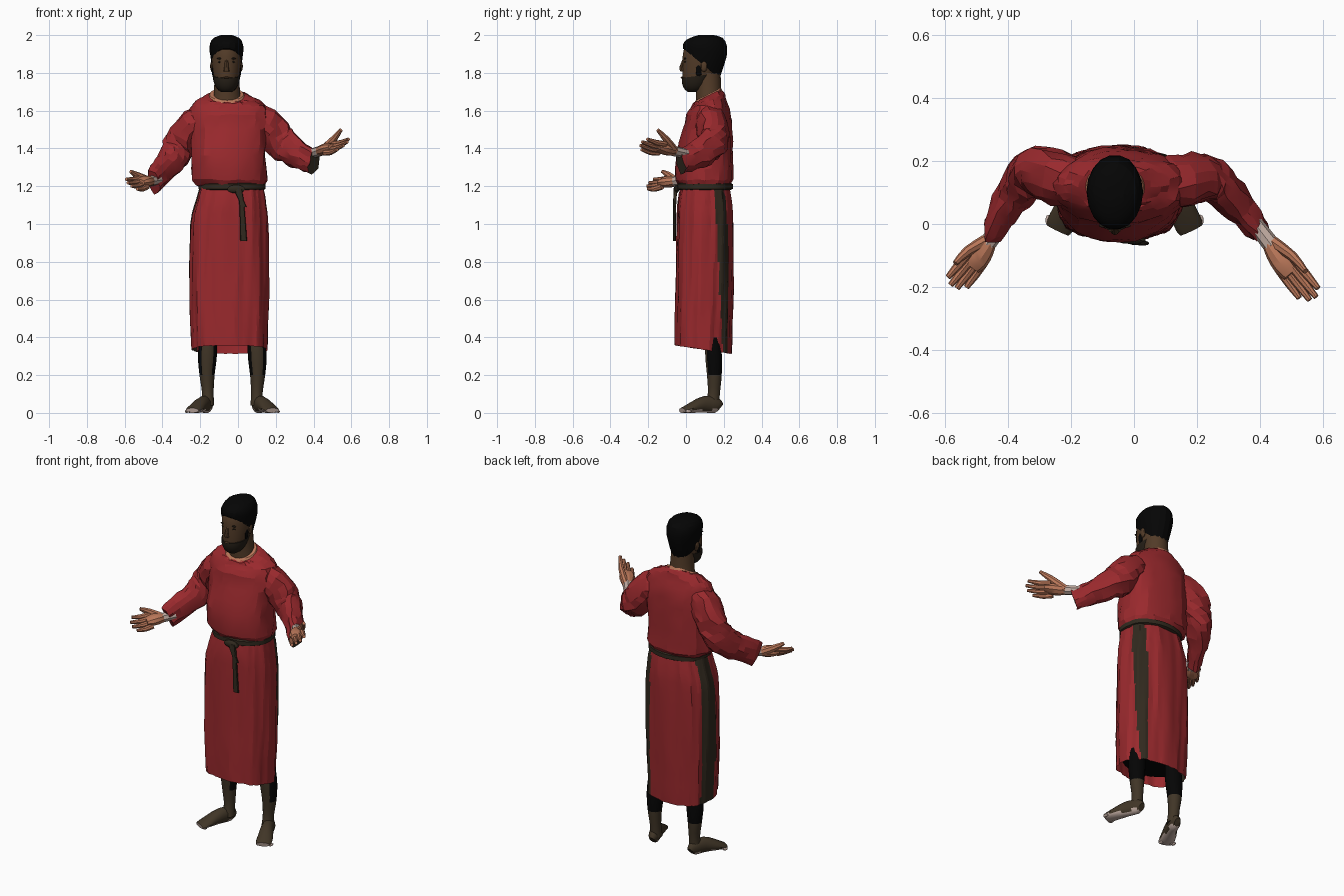
import bpy, bmesh, random
from math import sin, cos, pi, radians, copysign
from mathutils import Vector

cube = bpy.data.objects.get("Cube")
if cube:
    bpy.data.objects.remove(cube)
random.seed(4)
UP = Vector((0, 0, 1))


def material(name, r, g, b):
    m = bpy.data.materials.new(name)
    m.use_nodes = True
    m.diffuse_color = (r, g, b, 1)
    bsdf = m.node_tree.nodes["Principled BSDF"]
    bsdf.inputs["Base Color"].default_value = (r, g, b, 1)
    bsdf.inputs["Roughness"].default_value = 0.9
    return m


RED = material("red cloth", .32, .022, .026)
BELT = material("dark brown cloth", .03, .022, .013)
FACE = material("dark brown skin", .085, .044, .021)
LEG = material("leg skin", .052, .036, .02)
HAND = material("tan skin", .49, .185, .1)
HAIR = material("black hair", .0015, .0015, .0015)
BEARD = material("dark beard", .018, .013, .008)
PALE = material("pale skin", .52, .4, .35)


def refine(rings, steps):
    """Add smoothly interpolated rings between the given ones."""
    out = []
    for i in range(len(rings) - 1):
        a, b, c, d = (rings[min(max(j, 0), len(rings) - 1)] for j in range(i - 1, i + 3))
        for k in range(steps):
            t = k / steps
            out.append([q + t / 2 * (r - p + t * (2 * p - 5 * q + 4 * r - s + t * (3 * (q - r) + s - p)))
                        for p, q, r, s in zip(a, b, c, d)])
    return out + [list(rings[-1])]


def loft(name, rings, mats, sides=16, steps=1, flat=False, fold=0, waves=7,
         caps=True, power=1, jitter=0, rule=None, angle=35):
    """Skin elliptical rings (x, y, z, half width, half depth, tilt)."""
    rings = refine([tuple(r) + (0,) * (6 - len(r)) for r in rings], steps)
    centres = [Vector(r[:3]) for r in rings]
    bm = bmesh.new()
    loops = []
    for i, (x, y, z, ra, rb, tilt) in enumerate(rings):
        u, v = Vector((1, 0, 0)), Vector((0, 1, 0))
        if not flat:
            t = centres[min(i + 1, len(rings) - 1)] - centres[max(i - 1, 0)]
            u = t.cross(UP).normalized()
            v = u.cross(t).normalized()
        loop = []
        for k in range(sides):
            a = 2 * pi * k / sides
            f = 1 + fold * (sin(waves * a + z * 3) + .5 * sin((2 * waves + 3) * a - z * 4))
            c, s = (copysign(abs(w) ** power, w) for w in (cos(a), sin(a)))
            p = centres[i] + u * (ra * f * c) + v * (rb * f * s) + UP * (tilt * s)
            p += Vector([random.uniform(-jitter, jitter) for _ in range(3)])
            loop.append(bm.verts.new((p.x, p.y, max(p.z, 0))))
        loops.append(loop)
    for lo, hi in zip(loops, loops[1:]):
        for k in range(sides):
            n = (k + 1) % sides
            bm.faces.new((lo[k], lo[n], hi[n], hi[k]))
    if caps:
        bm.faces.new(loops[0][::-1])
        bm.faces.new(loops[-1])
    return finish(name, bm, mats, rule, angle)


def finish(name, bm, mats, rule=None, angle=35):
    bmesh.ops.recalc_face_normals(bm, faces=bm.faces)
    me = bpy.data.meshes.new(name)
    bm.to_mesh(me)
    bm.free()
    for m in mats:
        me.materials.append(m)
    if rule:
        for p in me.polygons:
            p.material_index = rule(p.center, p.normal)
    me.shade_smooth()
    me.set_sharp_from_angle(angle=radians(angle))
    obj = bpy.data.objects.new(name, me)
    bpy.context.collection.objects.link(obj)
    return obj


def blob(name, centre, size, mat):
    bm = bmesh.new()
    bmesh.ops.create_uvsphere(bm, u_segments=10, v_segments=7, radius=1)
    for v in bm.verts:
        v.co = Vector(c + p * s for c, p, s in zip(centre, v.co, size))
    return finish(name, bm, [mat])


# Robe: blouse gathered over the belt
loft("blouse", [(-.032, .1, 1.2, .168, .128), (-.045, .1, 1.235, .198, .15), (-.05, .097, 1.36, .197, .152),
                (-.045, .115, 1.5, .2, .13), (-.045, .12, 1.58, .208, .115),
                (-.048, .123, 1.63, .192, .095, .012), (-.055, .122, 1.665, .14, .08, .024),
                (-.06, .117, 1.678, .094, .07, .034)],
     [RED], 28, 2, True, .018, 5, power=.9, jitter=.005, angle=15)
# Skin rim in the neckline
loft("neckline", [(-.06, .117, 1.665, .103, .08, .034), (-.06, .117, 1.687, .09, .067, .034)],
     [HAND], 24, flat=True)


# Robe: skirt with a dark panel down each side
def side_panel(c, n):
    left = c.x > .09 and .21 - .05 * c.z < c.y < .24 - .02 * c.z and c.z > .33
    right = c.x < -.15 and .085 < c.y < .175
    return int(left or right)


loft("skirt", [(-.032, .1, 1.21, .165, .125), (-.038, .1, 1.12, .184, .142), (-.046, .1, 1, .203, .148),
               (-.047, .098, .7, .207, .15), (-.046, .094, .5, .203, .15), (-.044, .092, .335, .197, .148, -.022)],
     [RED, BELT], 80, 3, True, .022, 8, caps=False, power=.82, jitter=.0015, rule=side_panel, angle=15)
loft("skirt_lining", [(-.046, .094, .4, .18, .135), (-.046, .094, .41, .18, .135)], [HAIR], 24, flat=True)

# Belt, knot and hanging sash
loft("belt", [(-.032, .1, 1.18, .168, .135), (-.032, .1, 1.186, .178, .146),
              (-.032, .1, 1.211, .178, .146), (-.032, .1, 1.218, .168, .135)],
     [BELT], 32, flat=True, fold=.012, power=.9)
blob("belt_knot", (-.01, -.05, 1.185), (.05, .014, .022), BELT)
loft("long_sash", [(.008, -.055, 1.19, .012, .01), (.02, -.06, 1.1, .013, .008), (.03, -.061, .91, .018, .007)],
     [BELT], 8, 3, True, power=.6)
loft("short_sash", [(0, -.053, 1.19, .012, .01), (.002, -.059, 1.16, .014, .008), (.034, -.062, 1.09, .012, .006)],
     [BELT], 8, 2, True, power=.6)


# Sleeves
def sleeve(name, rings, lining):
    end = Vector(rings[-1][:3])
    loft(name, rings, [RED, lining], 14, 3, fold=.055, waves=3, jitter=.007, angle=15,
         rule=lambda c, n: int((c - end).length < .015))


sleeve("right_sleeve", [(-.15, .125, 1.56, .07, .08), (-.235, .145, 1.522, .085, .092),
                        (-.3, .168, 1.425, .08, .09), (-.345, .14, 1.345, .072, .086),
                        (-.4, .06, 1.28, .053, .074), (-.45, -.03, 1.222, .034, .07)], RED)
sleeve("left_sleeve", [(.06, .125, 1.56, .07, .08), (.15, .135, 1.53, .085, .085),
                       (.21, .145, 1.45, .078, .092), (.27, .12, 1.4, .066, .084),
                       (.34, .05, 1.357, .052, .072), (.402, -.03, 1.328, .034, .066)], BELT)


# Open hands, palms up
def hand(side, wrist, tip, thumb):
    w, t, th = Vector(wrist), Vector(tip), Vector(thumb)
    d = t - w
    s = d.cross(UP).normalized()
    s *= copysign(1, s.dot(th - w))
    rise = s + UP * .8

    def path(name, stops, mat=HAND, sides=8):
        loft(name, [(*p, a, b) for p, a, b in stops], [mat], sides, 2, angle=25)

    path(side + "_wrist", [(w - d * .2, .026, .026), (w + d * .18, .028, .028)], PALE)
    path(side + "_palm", [(w + d * .1, .024, .024), (w + d * .26, .037, .031),
                          (w + d * .45, .043, .03), (w + d * .6, .035, .018)], HAND, 10)
    for i, reach in enumerate((.9, 1, 1.02, .95)):
        k = i - 1.5
        base = w + d * .45 + rise * (k * .019)
        end = w + d * reach + rise * (k * .022)
        mid = (base + end) / 2 - UP * .006
        path(f"{side}_finger_{i}", [(base, .0145, .016), (mid, .014, .015), (end, .009, .009)])
    base = w + d * .15 + s * .01
    mid = base.lerp(th, .55) + s * .008
    path(side + "_thumb", [(base, .02, .024), (mid, .016, .02), (th, .009, .01)])


hand("right", (-.445, -.035, 1.23), (-.572, -.198, 1.21), (-.568, -.125, 1.278))
hand("left", (.412, -.035, 1.38), (.567, -.235, 1.425), (.545, -.15, 1.498))

# Neck and head
loft("neck", [(-.058, .125, 1.62, .085, .07), (-.058, .12, 1.69, .07, .068), (-.06, .115, 1.8, .064, .068)],
     [FACE], 16, 2, True)
HX = -.061
loft("head", [(HX, .04, 1.71, .035, .04), (HX, .055, 1.74, .058, .068), (HX, .07, 1.79, .07, .088),
              (HX, .085, 1.85, .079, .104), (HX, .095, 1.92, .082, .108), (HX, .1, 1.97, .065, .085)],
     [FACE], 20, 2, True)
loft("hair", [(HX, .081, 1.85, .08, .098, -.08), (HX, .099, 1.915, .089, .117, -.032),
              (HX, .104, 1.955, .087, .113, -.01), (HX, .106, 1.985, .068, .088),
              (HX, .108, 2, .03, .04)],
     [HAIR], 18, 2, True, jitter=.001, angle=20)
loft("beard", [(HX, .038, 1.7, .03, .03), (HX, .045, 1.718, .052, .057), (HX, .054, 1.75, .067, .077),
               (HX, .068, 1.785, .074, .091, .012)],
     [BEARD], 18, 2, True)
loft("nose", [(HX, -.01, 1.872, .008, .008), (HX, -.024, 1.83, .012, .011), (HX, -.02, 1.808, .016, .01)],
     [FACE], 8, 2, True)
blob("mouth", (HX, -.022, 1.775), (.02, .006, .005), FACE)
for side, s in (("right", -1), ("left", 1)):
    blob(side + "_ear", (HX + s * .076, .095, 1.835), (.011, .018, .03), FACE)
    blob(side + "_eye", (HX + s * .032, -.004, 1.858), (.014, .006, .005), BEARD)
    blob(side + "_brow", (HX + s * .033, -.005, 1.876), (.018, .007, .005), BEARD)
    blob(side + "_sideburn", (HX + s * .067, .068, 1.815), (.012, .018, .04), HAIR)

    # Bare legs, dark on the upper calf
    def at(x):
        return -.03 + s * x

    loft(side + "_leg", [(at(.128), .142, .4, .046, .042), (at(.132), .146, .3, .05, .045),
                         (at(.134), .15, .2, .04, .04), (at(.13), .148, .11, .031, .033),
                         (at(.13), .14, .04, .034, .036)],
         [LEG, HAIR], 14, 3, True, rule=lambda c, n: int(c.z > .2 and n.y > -.8))

    # Feet turned outward, with pale soles and toes
    loft(side + "_foot", [(at(.128), .182, .028, .018, .024), (at(.132), .16, .04, .031, .042),
                          (at(.155), .1, .045, .035, .045), (at(.185), .04, .03, .043, .031),
                          (at(.205), -.005, .017, .044, .018), (at(.212), -.02, .013, .038, .013)],
         [LEG, PALE], 14, 2, rule=lambda c, n: int(c.z < .016))
    for i in range(5):
        k = i - 2
        blob(f"{side}_toe_{i}", (at(.21 + k * .016), -.016 + (k + 2) * .007, .008),
             (.01, .018, .008), PALE)
